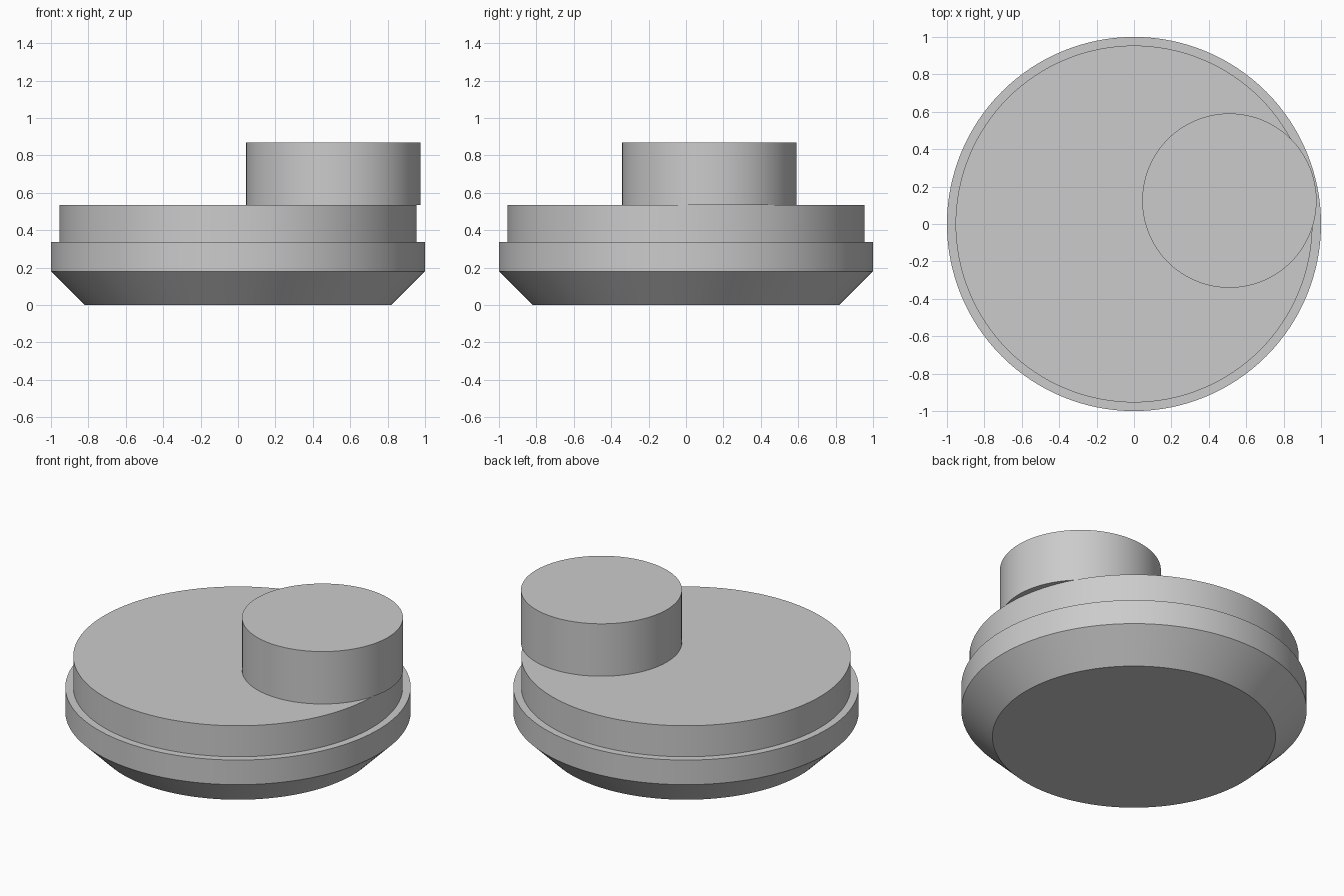
import bpy
import math

cube = bpy.data.objects.get("Cube")
if cube:
    bpy.data.objects.remove(cube, do_unlink=True)

# Single flat grey
grey = bpy.data.materials.new("light_grey")
grey.use_nodes = True
colour = (0.6, 0.6, 0.6, 1)
grey.diffuse_color = colour
grey.node_tree.nodes["Principled BSDF"].inputs["Base Color"].default_value = colour


def disc(name, bottom, top, r_bottom, r_top, x=0, y=0):
    """Capped cylinder or cone between two heights."""
    bpy.ops.mesh.primitive_cone_add(
        vertices=128, radius1=r_bottom, radius2=r_top, depth=top - bottom,
        location=(x, y, (bottom + top) / 2))
    obj = bpy.context.object
    obj.name = name
    obj.data.materials.append(grey)
    bpy.ops.object.shade_smooth_by_angle(angle=math.radians(30))
    return obj


# Stacked round body, with an off-centre knob overhanging the upper tier
foot = disc("tapered_foot", 0, 0.18, 0.82, 1)
rim = disc("rim", 0.18, 0.337, 1, 1)
tier = disc("upper_tier", 0.337, 0.535, 0.954, 0.954)
knob = disc("offset_knob", 0.535, 0.87, 0.466, 0.466, x=0.51, y=0.125)
